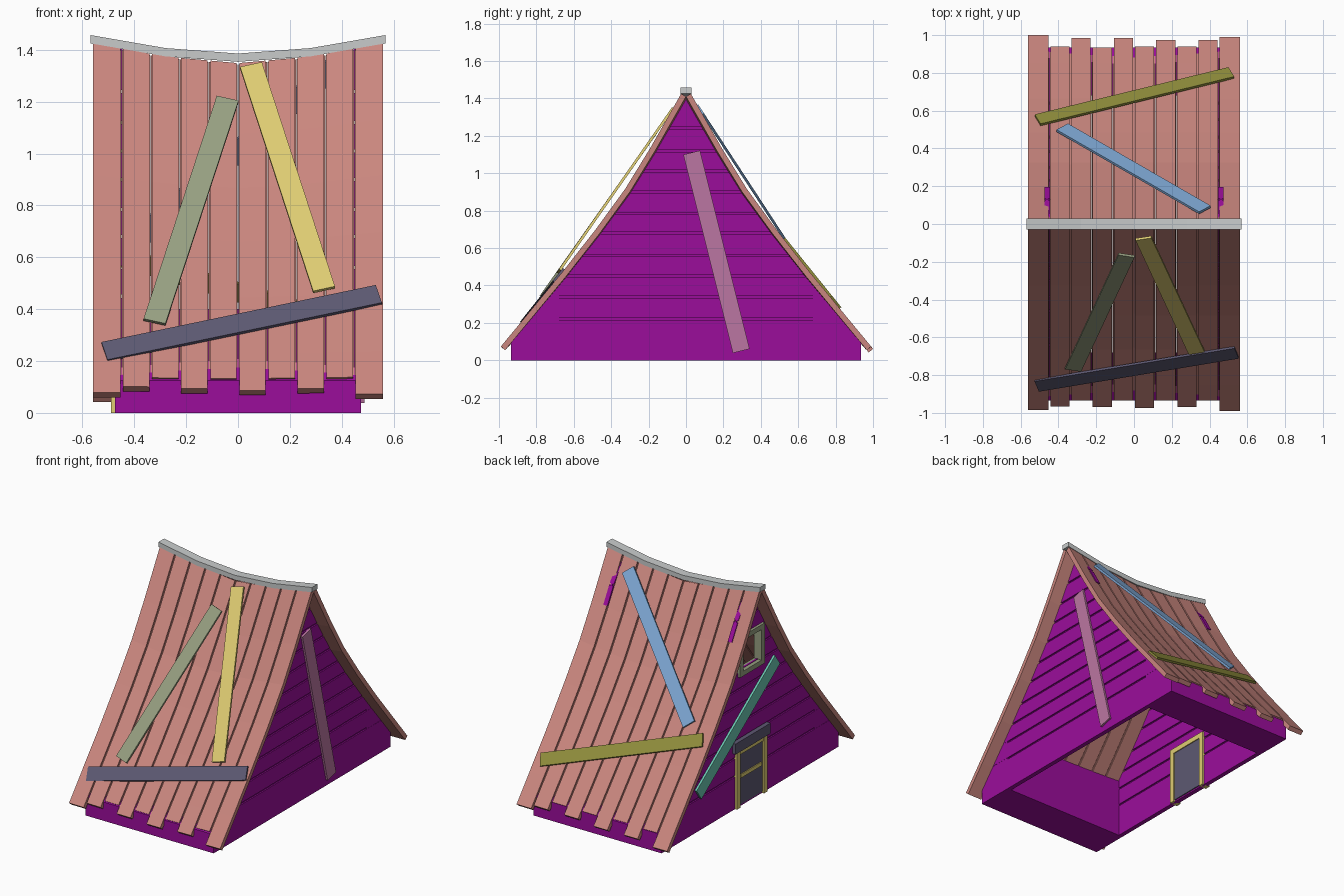
import bpy, bmesh
from mathutils import Vector

cube = bpy.data.objects.get("Cube")
if cube:
    bpy.data.objects.remove(cube, do_unlink=True)


def material(name, r, g, b):
    m = bpy.data.materials.new(name)
    m.use_nodes = True
    m.diffuse_color = (r, g, b, 1)
    bsdf = next(n for n in m.node_tree.nodes if n.type == 'BSDF_PRINCIPLED')
    bsdf.inputs["Base Color"].default_value = (r, g, b, 1)
    return m


SALMON = material("salmon_roof", .59, .24, .21)
PURPLE = material("purple_wall", .33, .004, .33)
GREY = material("light_grey", .58, .6, .6)
SAGE = material("sage", .31, .35, .22)
YELLOW = material("yellow", .74, .61, .17)
SLATE = material("slate", .11, .1, .17)
BLUE = material("blue", .21, .39, .66)
OLIVE = material("olive", .28, .27, .045)
PINK = material("pink", .5, .18, .36)
TEAL = material("teal", .15, .58, .45)


def finish(name, bm, mat):
    bmesh.ops.recalc_face_normals(bm, faces=bm.faces)
    mesh = bpy.data.meshes.new(name)
    bm.to_mesh(mesh)
    bm.free()
    mesh.materials.append(mat)
    obj = bpy.data.objects.new(name, mesh)
    bpy.context.scene.collection.objects.link(obj)
    return obj


def loft(bm, rings):
    """Join closed rings of points and cap both ends."""
    rows = [[bm.verts.new(p) for p in ring] for ring in rings]
    n = len(rows[0])
    for a, b in zip(rows, rows[1:]):
        for i in range(n):
            j = (i + 1) % n
            bm.faces.new((a[i], a[j], b[j], b[i]))
    bm.faces.new(rows[0])
    bm.faces.new(rows[-1])


def prism(bm, outline, x0, x1):
    """Extrude a (y, z) outline along x."""
    loft(bm, [[(x, y, z) for y, z in outline] for x in (x0, x1)])


def box(name, mat, x, y, z):
    bm = bmesh.new()
    prism(bm, [(y[0], z[0]), (y[1], z[0]), (y[1], z[1]), (y[0], z[1])], *x)
    return finish(name, bm, mat)


def board(name, mat, p0, p1, width, thick=.014, normal=None):
    """Straight loose board lying between two points."""
    p0, p1 = Vector(p0), Vector(p1)
    d = p1 - p0
    n = normal or Vector((1, 0, 0)).cross(Vector((0, d.y, d.z))).normalized()
    w = n.cross(d).normalized() * width / 2
    t = n * thick / 2
    bm = bmesh.new()
    loft(bm, [[p + w + t, p - w + t, p - w - t, p + w - t] for p in (p0, p1)])
    return finish(name, bm, mat)


# Curved slope of the roof underside, from ridge to eave
SLOPE = [(0, 1.41), (.165, 1.12), (.30, .90), (.46, .68), (.64, .45),
         (.83, .22), (.97, .05)]


def half_width(z):
    for (ya, za), (yb, zb) in zip(SLOPE, SLOPE[1:]):
        if zb <= z <= za:
            return min(.935, ya + (yb - ya) * (za - z) / (za - zb))
    return .935 if z < 1 else 0


def sag(x):
    """Drop of the ridge towards the middle."""
    x = abs(x)
    return .075 - .09 * x if x < .28 else .05 * (.56 - x) / .28


def roof_strip(bm, side, x0, x1, end, low, high):
    """Curved strip between two heights above the underside."""
    last = end - .023
    pts = SLOPE[:-1] + [(last, .22 - (last - .83) * 1.21)]
    lower, upper = [], []
    for i, p in enumerate(pts):
        a, b = pts[max(i - 1, 0)], pts[min(i + 1, len(pts) - 1)]
        n = Vector((a[1] - b[1], b[0] - a[0])).normalized()
        q = Vector(p)
        lower.append(q + n * low)
        upper.append(q + n * high)
    rings = []
    for lo, up in zip(lower, upper):
        rings.append([(x, side * q.x, q.y - sag(x) * q.y / 1.41)
                      for x, q in ((x0, lo), (x1, lo), (x1, up), (x0, up))])
    loft(bm, rings)


# Roof: ten uneven planks on each side over a thin lining
ENDS = {-1: [.985, .965, .935, .97, .935, .975, .935, .97, .935, .99],
        1: [1, .94, .985, .935, .985, .94, .975, .94, .975, .99]}
PITCH = .112
for side, label in ((-1, "front"), (1, "back")):
    planks, lining = bmesh.new(), bmesh.new()
    for i, end in enumerate(ENDS[side]):
        x = (i - 5) * PITCH
        left = x if i == 0 else x + .005
        right = x + PITCH if i == 9 else x + PITCH - .005
        roof_strip(planks, side, left, right, end, 0, .03)
        roof_strip(lining, side, x + .001, x + PITCH - .001, .93, .006, .018)
    finish(label + "_roof_planks", planks, SALMON)
    finish(label + "_roof_lining", lining, SALMON)

# Sagging ridge cap
bm = bmesh.new()
loft(bm, [[(x, -.03, z - .032), (x, .03, z - .032), (x, .03, z), (x, -.03, z)]
          for x, z in ((-.568, 1.457), (-.28, 1.407), (0, 1.386),
                       (.28, 1.407), (.568, 1.457))])
finish("ridge_cap", bm, GREY)

# Gable walls: horizontal boards with narrow grooves between them
ROWS = [0, .22, .34, .45, .56, .68, .785, .90, 1.01, 1.12, 1.24, 1.41]
WINDOW = (.90, 1.12)
HOLE = .1
GROOVE = .006


def gable_strip(bm, xs, z0, z1, hole):
    levels = [z0] + ([.092] if z0 < .09 < z1 else []) + [z1]
    for a, b in zip(levels, levels[1:]):
        wa, wb = half_width(a), half_width(b)
        ea, eb = (.034 if 1.12 < z < 1.4 else 0 for z in (a, b))
        if hole:
            prism(bm, [(HOLE, a), (wa + ea, a), (wb + eb, b), (HOLE, b)], *xs)
            prism(bm, [(-HOLE, a), (-wa, a), (-wb, b), (-HOLE, b)], *xs)
        else:
            top = max(wb, .002)
            prism(bm, [(-wa, a), (wa + ea, a), (top + eb, b), (-top, b)], *xs)


for side, label in ((-1, "right"), (1, "left")):
    bm = bmesh.new()
    for i, (z0, z1) in enumerate(zip(ROWS, ROWS[1:])):
        hole = side < 0 and WINDOW[0] <= z0 < WINDOW[1]
        gable_strip(bm, (side * .445, side * .475),
                    z0 + (GROOVE if i else 0), z1 - GROOVE, hole)
        if i:
            gable_strip(bm, (side * .454, side * .466), z0 - GROOVE,
                        z0 + GROOVE, hole and z0 > WINDOW[0])
    finish(label + "_gable_wall", bm, PURPLE)

# Low side walls under the eaves
for side, label in ((-1, "front"), (1, "back")):
    bm = bmesh.new()
    prism(bm, [(side * y, z) for y, z in
               ((.935, 0), (.935, .125), (.83, .225), (.68, .40), (.68, 0))],
          -.474, .474)
    finish(label + "_low_wall", bm, PURPLE)

# Door with posts, head, lintel and bar
box("door_panel", SLATE, (-.478, -.438), (-.13, .13), (.01, .36))
for s, label in ((-1, "front"), (1, "back")):
    box(label + "_door_post", YELLOW, (-.49, -.432),
        sorted((s * .125, s * .16)), (0, .385))
box("door_head", YELLOW, (-.484, -.432), (-.125, .125), (.35, .385))
box("door_lintel", SLATE, (-.497, -.46), (-.185, .185), (.38, .45))
box("door_bar", YELLOW, (-.484, -.478), (-.11, .11), (.19, .215))

# Open window frame
for s, label in ((-1, "front"), (1, "back")):
    box(label + "_window_jamb", SAGE, (-.492, -.435),
        sorted((s * .095, s * .13)), (.87, 1.14))
for label, z in (("window_sill", .87), ("window_head", 1.107)):
    box(label, SAGE, (-.492, -.435), (-.095, .095), (z, z + .033))

# Loose repair boards on the roof
board("front_sage_board", SAGE, (-.322, -.77, .35), (-.04, -.165, 1.21), .087)
board("front_yellow_board", YELLOW, (.05, -.075, 1.34), (.332, -.68, .475), .087)
board("front_slate_board", SLATE, (-.515, -.855, .235), (.543, -.68, .455), .09)
board("back_blue_board", BLUE, (-.38, .51, .675), (.375, .075, 1.34), .085)
board("back_olive_board", OLIVE, (-.51, .55, .62), (.515, .8, .31), .085)

# Loose repair boards on the gables
X = Vector((1, 0, 0))
board("left_pink_board", PINK, (.481, .03, 1.11), (.481, .295, .05), .092, normal=X)
board("right_teal_board", TEAL, (-.482, .56, .25), (-.482, -.27, .84), .09, normal=X)
